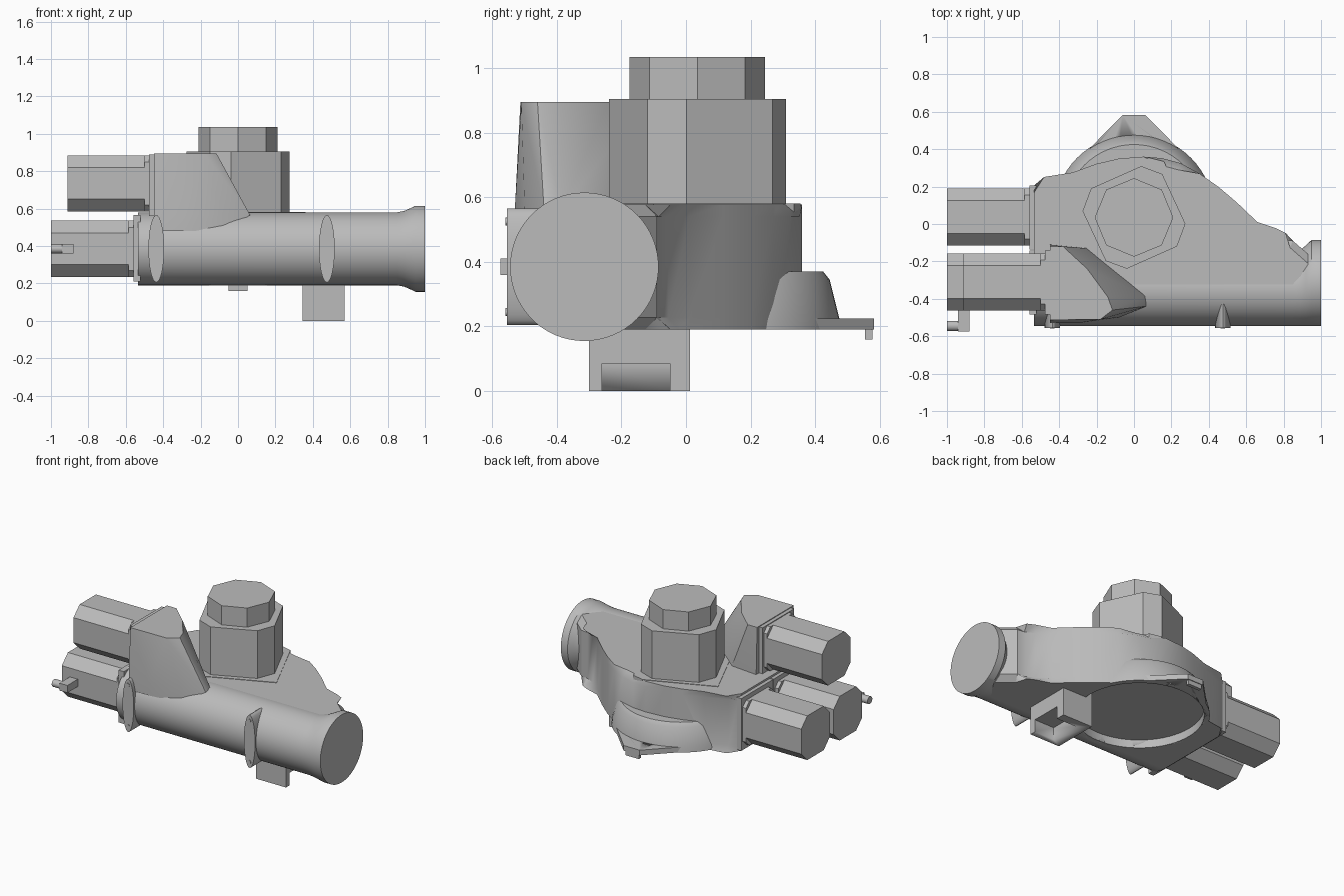
import bpy, bmesh
from math import sin, cos, pi, radians

cube = bpy.data.objects.get("Cube")
if cube:
    bpy.data.objects.remove(cube, do_unlink=True)

grey = bpy.data.materials.new("plain grey")
grey.use_nodes = True
tone = (0.5, 0.5, 0.5, 1)
grey.diffuse_color = tone
grey.node_tree.nodes["Principled BSDF"].inputs["Base Color"].default_value = tone


def finish(name, bm, angle=35):
    bmesh.ops.recalc_face_normals(bm, faces=bm.faces[:])
    mesh = bpy.data.meshes.new(name)
    bm.to_mesh(mesh)
    bm.free()
    mesh.materials.append(grey)
    ob = bpy.data.objects.new(name, mesh)
    bpy.context.collection.objects.link(ob)
    bpy.ops.object.select_all(action='DESELECT')
    ob.select_set(True)
    bpy.context.view_layer.objects.active = ob
    bpy.ops.object.shade_smooth_by_angle(angle=radians(angle))
    return ob


def loft_mesh(rings):
    bm = bmesh.new()
    rows = [[bm.verts.new(p) for p in ring] for ring in rings]
    n = len(rows[0])
    for a, b in zip(rows, rows[1:]):
        for i in range(n):
            j = (i + 1) % n
            bm.faces.new((a[i], a[j], b[j], b[i]))
    bm.faces.new(rows[0])
    bm.faces.new(rows[-1])
    return bm


def place(pts, h, axis):
    order = {'x': lambda a, b: (h, a, b), 'y': lambda a, b: (a, h, b),
             'z': lambda a, b: (a, b, h)}[axis]
    return [order(a, b) for a, b in pts]


def prism(name, pts, lo, hi, axis='z', angle=35):
    return finish(name, loft_mesh([place(pts, lo, axis), place(pts, hi, axis)]), angle)


def oval(cx, cy, rx, ry, n=48, turn=0):
    return [(cx + rx * cos(turn + 2 * pi * i / n), cy + ry * sin(turn + 2 * pi * i / n))
            for i in range(n)]


def rect(a0, a1, b0, b1, c=0):
    if not c:
        return [(a0, b0), (a1, b0), (a1, b1), (a0, b1)]
    return [(a0 + c, b0), (a1 - c, b0), (a1, b0 + c), (a1, b1 - c),
            (a1 - c, b1), (a0 + c, b1), (a0, b1 - c), (a0, b0 + c)]


def box(name, x, y, z):
    return prism(name, rect(*x, *y), *z)


def cut(ob, cutter):
    mod = ob.modifiers.new("cut", 'BOOLEAN')
    mod.object, mod.operation, mod.solver = cutter, 'DIFFERENCE', 'EXACT'
    bpy.context.view_layer.objects.active = ob
    bpy.ops.object.modifier_apply(modifier=mod.name)


# Gear housing: flat plan outline with chamfered rear edges
plan = [(-0.535, -0.35), (0.93, -0.35), (0.93, -0.16), (0.85, -0.09), (0.8, -0.085),
        (0.74, -0.055), (0.66, 0.01), (0.55, 0.115), (0.45, 0.2), (0.35, 0.27),
        (0.25, 0.325), (0.15, 0.352), (0.05, 0.36), (-0.08, 0.35), (-0.2, 0.322),
        (-0.33, 0.275), (-0.47, 0.215), (-0.535, 0.205)]
bm = loft_mesh([place(plan, 0.19, 'z'), place(plan, 0.578, 'z')])
rear = [e for e in bm.edges
        if abs(e.verts[0].co.z - e.verts[1].co.z) < 0.01
        and min(v.co.y for v in e.verts) > -0.2
        and min(v.co.x for v in e.verts) < 0.86]
bmesh.ops.bevel(bm, geom=rear, offset=0.043, segments=1, affect='EDGES', clamp_overlap=True)
housing = finish("gear_housing", bm)

# Horizontal tube with flared end, its front line kept straight
profile = [(-0.535, 0.195), (0.85, 0.195), (0.89, 0.203), (0.92, 0.216),
           (0.95, 0.23), (1.0, 0.23)]
tube = finish("main_tube", loft_mesh(
    [place(oval(-0.545 + r, 0.385, r, r, 64), x, 'x') for x, r in profile]))

# Rounded flange and pointed lug at the rear of the bottom opening
flange = finish("opening_flange", loft_mesh(
    [place(oval(0, 0.05, r, r, 64), z, 'z')
     for z, r in [(0.19, 0.43), (0.225, 0.425), (0.345, 0.395), (0.37, 0.375)]]))
lug = prism("rear_lug", [(-0.06, 0.583), (0.06, 0.583), (0.34, 0.3), (-0.34, 0.3)],
            0.19, 0.225)
box("lug_tip", (-0.05, 0.05), (0.555, 0.578), (0.16, 0.2))

# Round recess in the underside
recess = prism("recess_cutter", oval(0, 0.05, 0.395, 0.395, 64), 0.1, 0.245)
for part in (housing, tube, flange, lug):
    cut(part, recess)
bpy.data.objects.remove(recess, do_unlink=True)

# Central column, its seat and cap
prism("column_seat", [(-0.36, 0.17), (-0.17, -0.25), (-0.08, -0.29), (0.36, -0.1),
                      (0.16, 0.335), (0.08, 0.355)], 0.55, 0.581)
half = [82, 57, -7, -34]
spokes = half + [a - 180 for a in half]
prism("column", [(0.277 * cos(radians(a)), 0.035 + 0.277 * sin(radians(a)))
                 for a in spokes], 0.5, 0.905, angle=15)
prism("column_cap", oval(0, 0.035, 0.21, 0.21, 8), 0.9, 1.035)

# Sloped mount for the upper motor
top = [(-0.45, -0.12), (-0.38, -0.12), (-0.25, -0.24), (-0.14, -0.39),
       (-0.115, -0.46), (-0.18, -0.51), (-0.45, -0.513)]
base = [(-0.45, -0.11), (-0.25, -0.13), (0.065, -0.385), (0.065, -0.44),
        (-0.08, -0.5), (-0.3, -0.53), (-0.45, -0.53)]
bm = bmesh.new()
for ring, z in ((top, 0.895), (base, 0.565), (base[:2] + base[4:], 0.48)):
    for p in place(ring, z, 'z'):
        bm.verts.new(p)
hull = bmesh.ops.convex_hull(bm, input=bm.verts[:])
loose = [v for v in bm.verts if not v.link_faces]
bmesh.ops.delete(bm, geom=loose, context='VERTS')
finish("upper_mount", bm, 20)


# Three eight-sided motors with collars and mounting plates
def motor(name, tip, seat, y, z):
    y1, z1 = y + 0.306, z + 0.3
    prism(name, rect(y, y1, z, z1, 0.065), tip, seat, 'x')
    prism(name + "_collar", rect(y, y1, z, z1, 0.035), seat - 0.025, seat + 0.02, 'x')
    box(name + "_plate", (seat, seat + 0.04), (y - 0.02, y1 + 0.015),
        (z - 0.025, min(z1 + 0.03, 0.89)))


motor("upper_motor", -0.912, -0.475, -0.463, 0.585)
motor("front_motor", -1.0, -0.56, -0.463, 0.235)
motor("back_motor", -1.0, -0.56, -0.115, 0.235)

# Side connector on the front motor
box("connector_block", (-0.94, -0.88), (-0.575, -0.45), (0.36, 0.41))
prism("connector_rod", oval(-0.545, 0.385, 0.027, 0.025, 16), -1.0, -0.93, 'x')

# Narrow oval mounting pads with two bolt heads each
for side, x in (("right", -0.437), ("left", 0.475)):
    prism(side + "_pad", oval(x, 0.385, 0.042, 0.18, 32), -0.555, -0.35, 'y')
    for label, z in (("upper", 0.525), ("lower", 0.245)):
        prism(f"{side}_{label}_bolt", oval(x, z, 0.012, 0.012, 16), -0.559, -0.54, 'y')

# Hanging foot with a slot open to the left
foot = box("hanging_foot", (0.345, 0.57), (-0.3, 0.012), (0, 0.25))
slot = box("slot_cutter", (0.42, 0.7), (-0.26, -0.05), (-0.1, 0.085))
corner = box("corner_cutter", (0.49, 0.7), (-0.4, -0.2), (-0.1, 0.085))
cut(foot, slot)
for helper in (slot, corner):
    bpy.data.objects.remove(helper, do_unlink=True)
